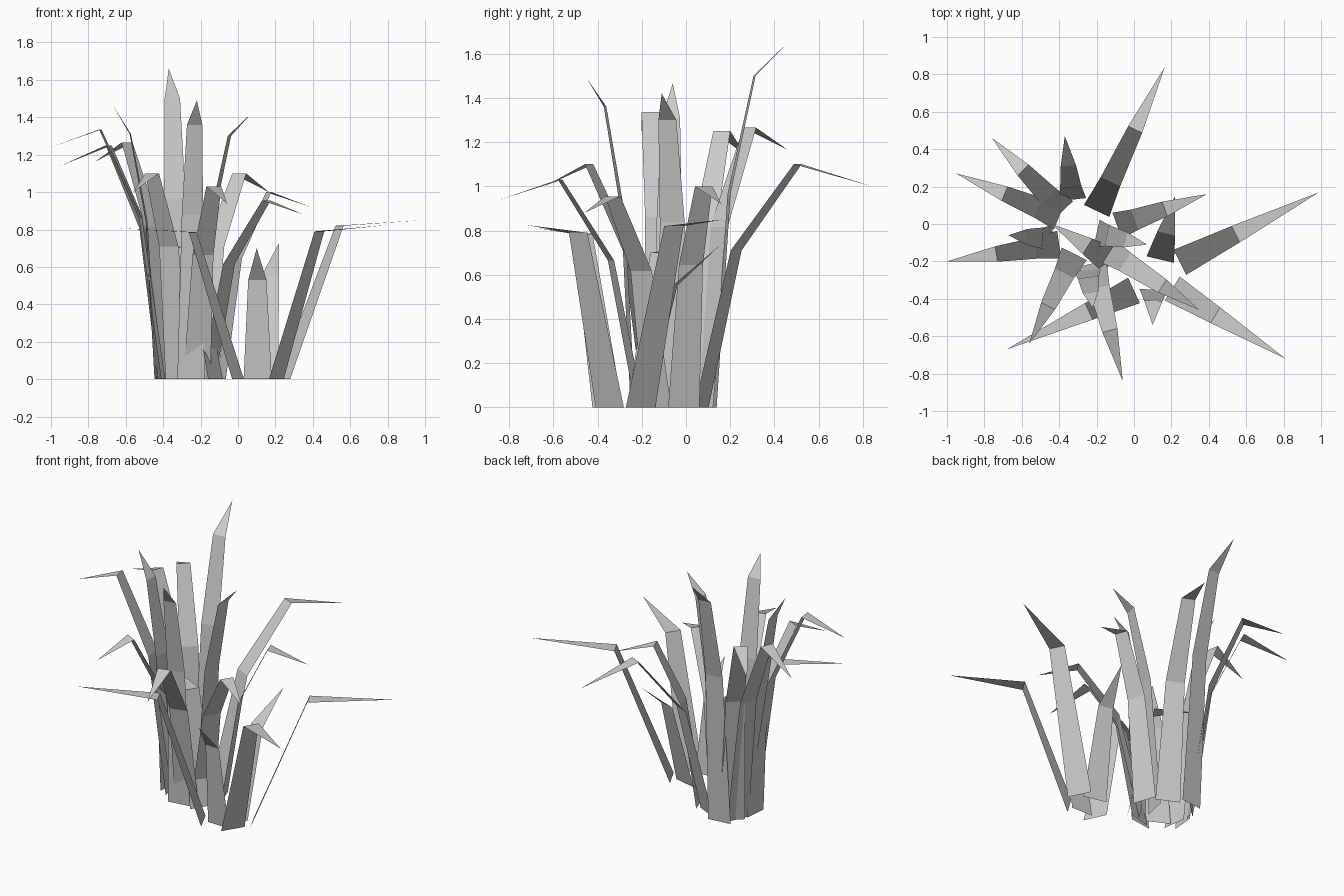
import bpy
from mathutils import Vector

if "Cube" in bpy.data.objects:
    bpy.data.objects.remove(bpy.data.objects["Cube"])

MID_RUN, MID_RISE = 0.36, 0.645   # where a tall blade kinks between root and bend


def blade(name, root, tip, run, bend_z, tall):
    """Flat folded leaf: root edge, optional kink, bend, pointed tip."""
    r, t = Vector((*root, 0)), Vector(tip)
    flat = Vector((t.x - r.x, t.y - r.y, 0))
    side = Vector((-flat.y, flat.x, 0)).normalized()
    bend = r + flat * run
    bend.z = bend_z
    rows = [(r, 0.15)]
    if tall:
        kink = r + flat * run * MID_RUN
        kink.z = bend_z * MID_RISE
        rows.append((kink, 0.115))
    rows.append((bend, 0.083 if tall else 0.098))
    verts = []
    for p, w in rows:
        verts += [p - side * w / 2, p + side * w / 2]
    faces = [(2 * i, 2 * i + 1, 2 * i + 3, 2 * i + 2) for i in range(len(rows) - 1)]
    n = len(verts)
    verts.append(t)
    faces.append((n - 2, n - 1, n))
    mesh = bpy.data.meshes.new(name)
    mesh.from_pydata(verts, [], faces)
    bpy.context.collection.objects.link(bpy.data.objects.new(name, mesh))


# Tall blades: root, tip, bend position along the lean, bend height
tall_blades = [
    ((-.20, .07), (.165, .84, 1.0), .565, 1.10),
    ((-.09, -.01), (.39, .16, .92), .53, 1.0),
    ((-.16, -.13), (.35, -.46, .88), .61, .955),
    ((-.20, -.05), (.07, -.11, 1.42), .57, 1.30),
    ((-.22, -.21), (-.06, -.84, .94), .57, 1.03),
    ((-.32, -.16), (-.56, -.64, 1.0), .58, 1.10),
    ((-.40, -.11), (-1.0, -.20, 1.24), .56, 1.335),
    ((-.40, .04), (-.95, .27, 1.14), .53, 1.25),
    ((-.38, .07), (-.76, .46, 1.165), .56, 1.265),
    ((-.33, .13), (-.37, .47, 1.66), .53, 1.50),
    ((-.44, -.08), (-.67, -.06, 1.465), .59, 1.31),
    ((-.25, -.24), (-.22, -.45, 1.49), .60, 1.36),
]
# Short blades with a straight stalk
short_blades = [
    ((.245, -.205), (.99, .17, .85), .40, .82),
    ((.205, -.345), (.81, -.72, .825), .38, .79),
    ((.105, -.35), (.10, -.54, .70), .32, .53),
    ((.14, -.19), (.22, .15, .73), .41, .55),
    ((.0, -.355), (-.68, -.67, .81), .355, .785),
    ((-.12, -.20), (-.44, .0, .72), .40, .70),
]
for i, b in enumerate(tall_blades):
    blade(f"tall_grass_blade_{i + 1}", *b, True)
for i, b in enumerate(short_blades):
    blade(f"short_grass_blade_{i + 1}", *b, False)
